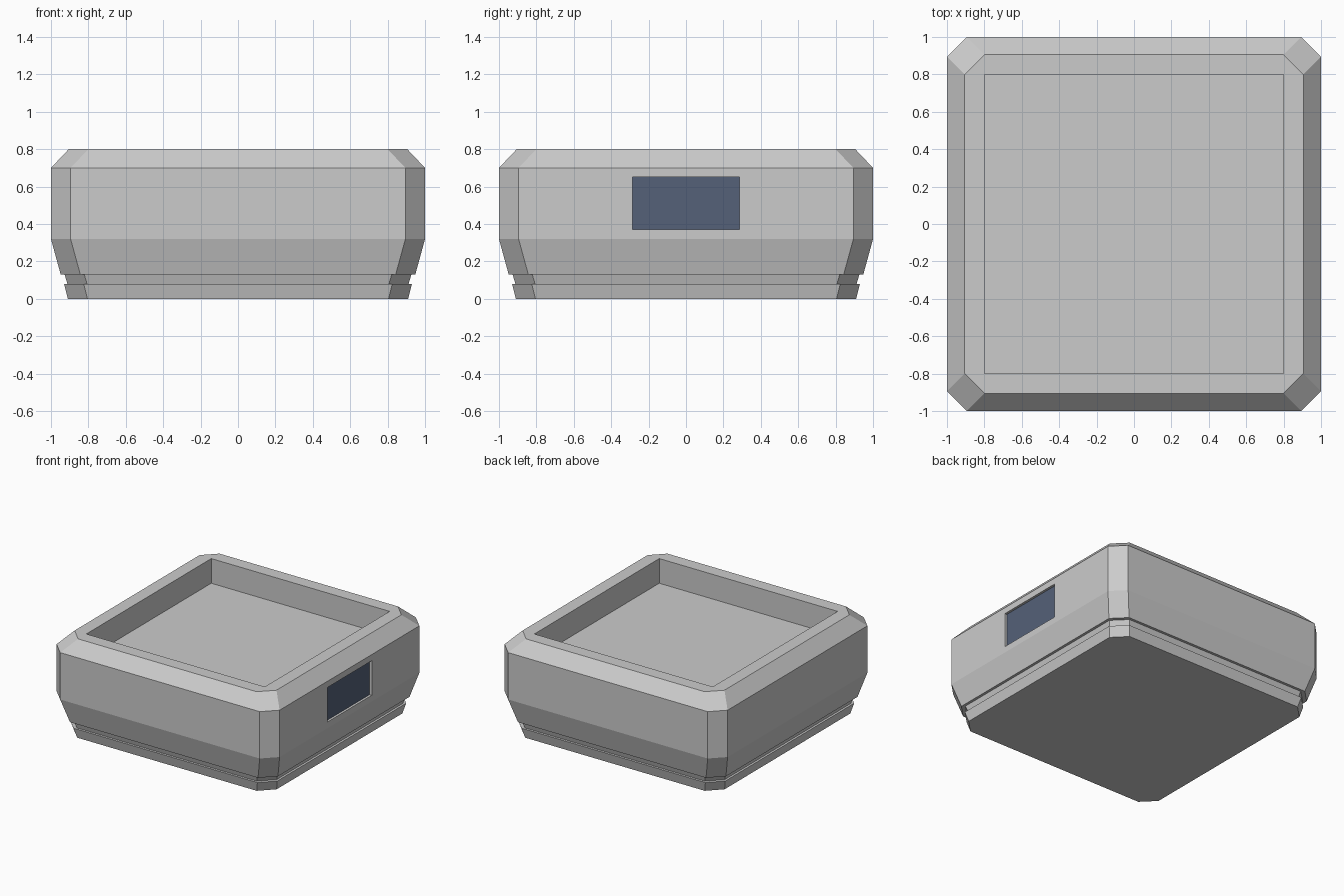
import bpy, bmesh

if "Cube" in bpy.data.objects:
    bpy.data.objects.remove(bpy.data.objects["Cube"])

CHAMFER = 0.105  # corner cut of the square plan


def octagon(h):
    c = h - CHAMFER
    return [(c, -h), (h, -c), (h, c), (c, h), (-c, h), (-h, c), (-h, -c), (-c, -h)]


def stacked_octagons(name, profile):
    """Solid made of chamfered squares stacked along (half width, z) points."""
    bm = bmesh.new()
    rings = [[bm.verts.new((x, y, z)) for x, y in octagon(h)] for h, z in profile]
    for a, b in zip(rings, rings[1:]):
        for i in range(8):
            j = (i + 1) % 8
            bm.faces.new((a[i], a[j], b[j], b[i]))
    bm.faces.new(rings[0][::-1])
    bm.faces.new(rings[-1])
    bmesh.ops.recalc_face_normals(bm, faces=bm.faces)
    mesh = bpy.data.meshes.new(name)
    bm.to_mesh(mesh)
    bm.free()
    obj = bpy.data.objects.new(name, mesh)
    bpy.context.collection.objects.link(obj)
    return obj


def box(name, low, high):
    centre = [(a + b) / 2 for a, b in zip(low, high)]
    bpy.ops.mesh.primitive_cube_add(size=1, location=centre)
    obj = bpy.context.object
    obj.name = name
    obj.scale = [b - a for a, b in zip(low, high)]
    bpy.ops.object.transform_apply(location=False, rotation=False, scale=True)
    return obj


def cut(target, cutter):
    cutter.hide_render = True
    mod = target.modifiers.new("cut", 'BOOLEAN')
    mod.operation = 'DIFFERENCE'
    mod.solver = 'EXACT'
    mod.object = cutter
    bpy.context.view_layer.objects.active = target
    bpy.ops.object.modifier_apply(modifier=mod.name)
    bpy.data.objects.remove(cutter)


# Body: foot plate, shadow groove, flared skirt, walls and bevelled rim
body = stacked_octagons("body", [
    (0.91, 0), (0.93, 0.08), (0.912, 0.08), (0.927, 0.13),
    (0.948, 0.13), (1.0, 0.32), (1.0, 0.70), (0.905, 0.80)])

# Open tray in the top and shallow window recess on the right side
cut(body, box("tray_cutter", (-0.8, -0.8, 0.6), (0.8, 0.8, 1.0)))
cut(body, box("window_cutter", (0.98, -0.285, 0.37), (1.1, 0.285, 0.65)))

# Dark window panel at the back of the recess
panel = box("window_panel", (0.975, -0.285, 0.37), (0.981, 0.285, 0.65))
mat = bpy.data.materials.new("dark_blue")
mat.diffuse_color = (0.09, 0.12, 0.19, 1)
mat.use_nodes = True
mat.node_tree.nodes["Principled BSDF"].inputs["Base Color"].default_value = mat.diffuse_color
panel.data.materials.append(mat)
